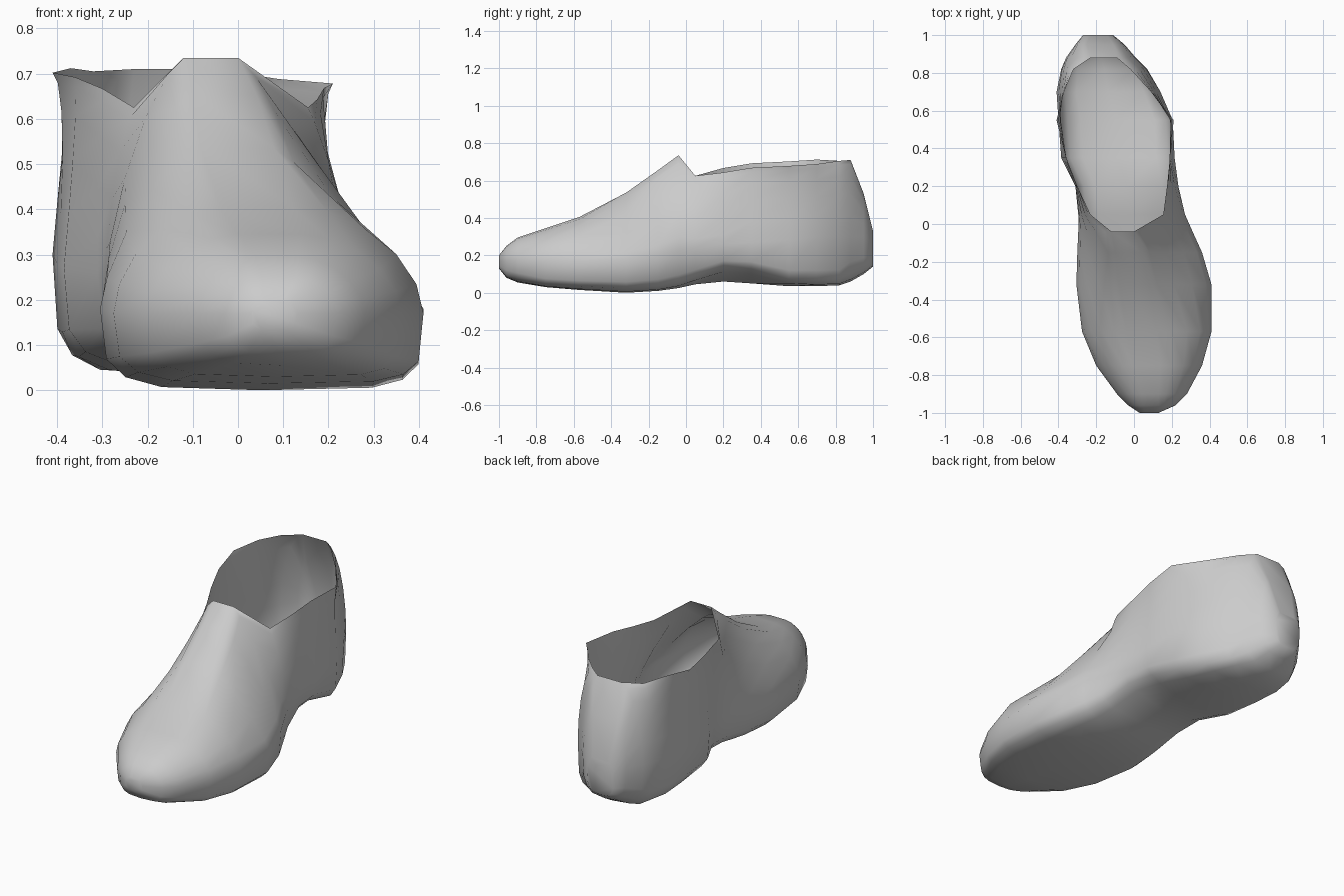
import bpy, bmesh
from math import sin, cos, pi, exp

old = bpy.data.objects.get("Cube")
if old:
    bpy.data.objects.remove(old, do_unlink=True)

# Cross-sections from toe to heel:
# y, sole z, widest z, top z, right x, left x, right top x, left top x
SECTIONS = [
    (-1.0, .13, .17, .20, .03, .13, .06, .10),
    (-.96, .08, .17, .25, -.03, .22, .05, .13),
    (-.9, .055, .17, .295, -.09, .28, .04, .13),
    (-.75, .03, .17, .345, -.2, .36, 0, .14),
    (-.57, .015, .17, .405, -.275, .41, -.04, .12),
    (-.32, 0, .18, .535, -.305, .41, -.08, .08),
    (-.15, .01, .2, .655, -.3, .36, -.1, .04),
    (-.04, .025, .23, .735, -.295, .31, -.12, 0),
    (.05, .045, .24, .625, -.295, .27, -.23, .155),
    (.2, .06, .26, .655, -.31, .235, -.3, .175),
    (.35, .05, .27, .68, -.385, .215, -.36, .19),
    (.55, .035, .28, .69, -.4, .205, -.41, .21),
    (.7, .035, .3, .7, -.41, .14, -.37, .09),
    (.82, .04, .3, .705, -.385, .07, -.32, -.02),
    (.88, .06, .3, .71, -.36, .01, -.23, -.09),
    (.95, .1, .3, .53, -.31, -.05, -.25, -.11),
    (1.0, .14, .26, .33, -.27, -.11, -.23, -.14),
]
COLLAR_FRONT, COLLAR_BACK = -.04, .88
LOWER, UPPER = 4, 5


def half_section(y, sole, mid, top, centre, wide, rim, arch, corner, bend):
    """Points from the sole centre, round the side, up to the top edge."""
    points = []
    for i in range(1, LOWER + 1):
        a = pi / 2 * i / LOWER
        across, drop = sin(a) ** corner, max(cos(a), 0) ** corner
        low = sole + arch * across
        points.append((centre + (wide - centre) * across, y, mid - (mid - low) * drop))
    # Slight waist below the flared part of the collar
    waist = .05 * (wide - centre) if .3 < y < .75 else 0
    for i in range(1, UPPER + 1):
        a = pi / 2 * i / UPPER
        points.append((rim + (wide - rim) * max(cos(a), 0) ** bend - waist * sin(2 * a), y,
                       mid + (top - mid) * sin(a) ** bend))
    return points


def section(y, sole, mid, top, right, left, rim_right, rim_left):
    centre = (right + left) / 2
    arch = .08 * exp(-((y - .27) / .2) ** 2)
    tilt = .012 if .1 < y < .75 else 0
    instep = -.5 < y < .3
    tip = abs(y) > .85
    a = half_section(y, sole, mid, top + tilt, centre, right, rim_right,
                     0, .6 if tip else .5, 1.4 if instep else 1.1)
    b = half_section(y, sole, mid, top - tilt, centre, left, rim_left,
                     arch, .6 if tip else .4, 1.75 if instep else 1.1)
    return a[::-1] + [(centre, y, sole)] + b


# Loft the shoe shell, leaving the ankle open
bm = bmesh.new()
rings = [[bm.verts.new(p) for p in section(*s)] for s in SECTIONS]
for i in range(len(rings) - 1):
    a, b = rings[i], rings[i + 1]
    for j in range(len(a) - 1):
        bm.faces.new((a[j], a[j + 1], b[j + 1], b[j]))
    y0, y1 = SECTIONS[i][0], SECTIONS[i + 1][0]
    if y1 <= COLLAR_FRONT or y0 >= COLLAR_BACK:
        bm.faces.new((a[-1], a[0], b[0], b[-1]))
bm.faces.new(rings[0][::-1])
bm.faces.new(rings[-1])
bmesh.ops.recalc_face_normals(bm, faces=bm.faces)
# Outward check on the toe cap
toe = min(bm.faces, key=lambda f: f.calc_center_median().y)
if toe.normal.y > 0:
    bmesh.ops.reverse_faces(bm, faces=bm.faces)
for f in bm.faces:
    f.smooth = True

mesh = bpy.data.meshes.new("shoe_shell")
bm.to_mesh(mesh)
bm.free()
shoe = bpy.data.objects.new("shoe_shell", mesh)
bpy.context.collection.objects.link(shoe)

# Plain grey finish
grey = bpy.data.materials.new("light_grey")
grey.use_nodes = True
colour = (.6, .6, .6, 1)
grey.diffuse_color = colour
grey.node_tree.nodes["Principled BSDF"].inputs["Base Color"].default_value = colour
mesh.materials.append(grey)
